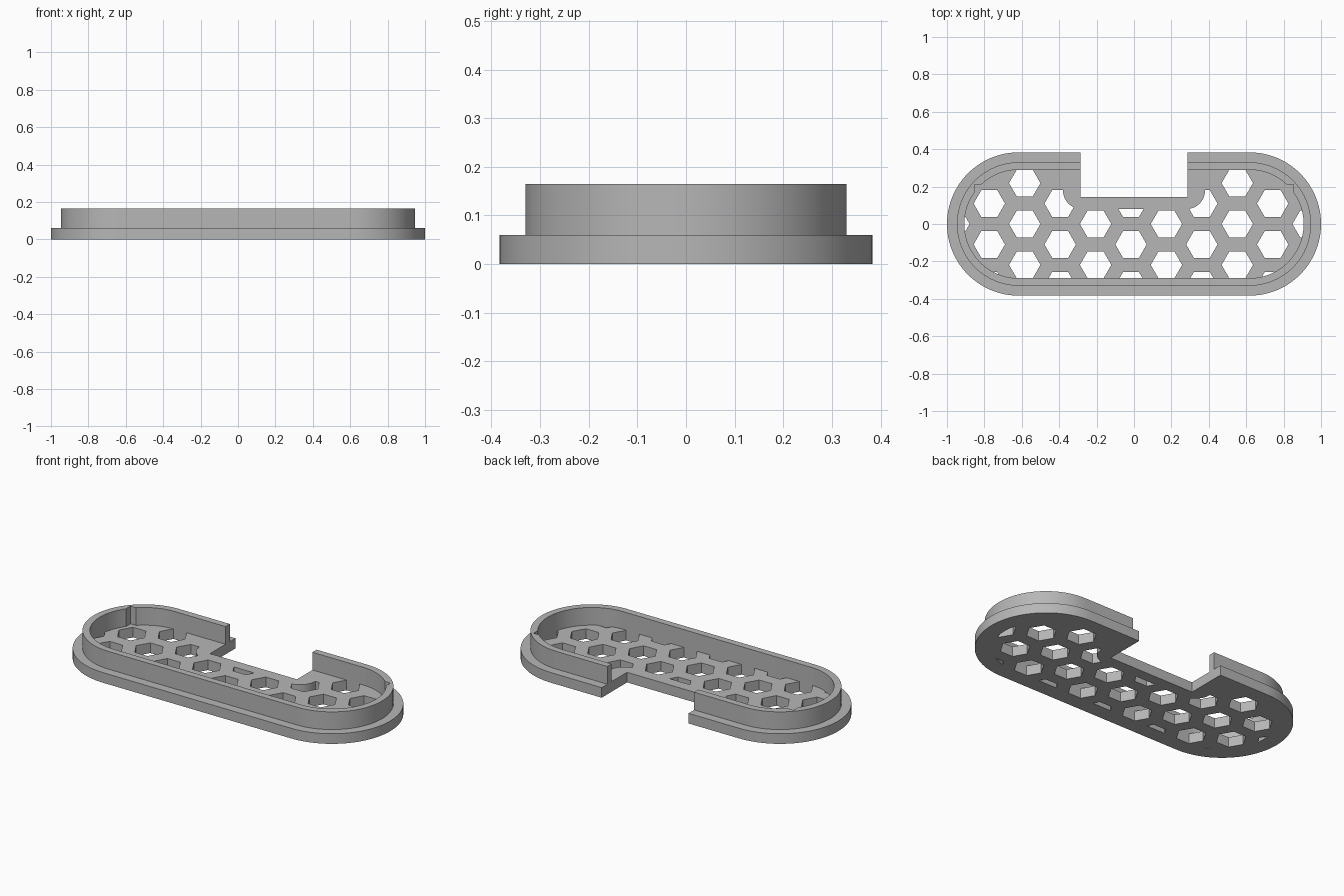
import bpy, bmesh
from math import cos, sin, pi, radians, sqrt

cube = bpy.data.objects.get("Cube")
if cube:
    bpy.data.objects.remove(cube, do_unlink=True)

GREY = (0.47, 0.47, 0.47, 1.0)
grey = bpy.data.materials.new("matte grey")
grey.use_nodes = True
grey.diffuse_color = GREY
grey.node_tree.nodes["Principled BSDF"].inputs["Base Color"].default_value = GREY

FLOOR, TOP = 0.06, 0.165      # plate thickness and rim height
END = 0.617                   # centre of each rounded end
NOTCH_X, NOTCH_Y = 0.285, 0.145


def arc(cx, cy, r, start, stop, steps):
    """Points along a circular arc, angles in degrees."""
    angles = [radians(start + (stop - start) * i / steps) for i in range(steps + 1)]
    return [(cx + r * cos(a), cy + r * sin(a)) for a in angles]


def stadium(r):
    return arc(END, 0, r, -90, 90, 48) + arc(-END, 0, r, 90, 270, 48)


def rectangle(x, y0, y1):
    return [(-x, y0), (x, y0), (x, y1), (-x, y1)]


def prism(name, outlines, z0, z1):
    """Extrude one or more closed outlines into a single solid object."""
    bm = bmesh.new()
    for outline in outlines:
        face = bm.faces.new([bm.verts.new((x, y, z0)) for x, y in outline])
        result = bmesh.ops.extrude_face_region(bm, geom=[face])
        verts = [v for v in result["geom"] if isinstance(v, bmesh.types.BMVert)]
        bmesh.ops.translate(bm, verts=verts, vec=(0, 0, z1 - z0))
    bmesh.ops.recalc_face_normals(bm, faces=bm.faces)
    mesh = bpy.data.meshes.new(name)
    bm.to_mesh(mesh)
    bm.free()
    mesh.materials.append(grey)
    obj = bpy.data.objects.new(name, mesh)
    bpy.context.collection.objects.link(obj)
    return obj


def combine(obj, tool, operation="DIFFERENCE"):
    """Apply a boolean and discard the tool."""
    mod = obj.modifiers.new("cut", "BOOLEAN")
    mod.operation, mod.solver, mod.object = operation, "EXACT", tool
    bpy.context.view_layer.objects.active = obj
    bpy.ops.object.modifier_apply(modifier=mod.name)
    bpy.data.objects.remove(tool, do_unlink=True)


# Honeycomb of hexagons, alternate columns shifted by half a pitch
PITCH, HEX_R = 0.2187, 0.084
hexagons = []
for k in range(-5, 6):
    x = -0.016 + k * PITCH * sqrt(3) / 2
    rows = (0.5, -0.5, -1.5) if k % 2 == 0 else (1, 0, -1)
    hexagons += [arc(x, row * PITCH, HEX_R, 0, 300, 5) for row in rows]
honeycomb = prism("honeycomb_cutter", hexagons, -0.1, 0.2)

# Keep the holes inside the rim and clear of the notch border
zone = prism("hole_zone", [stadium(0.29)], -0.2, 0.3)
border = (arc(-0.28, 0.18, 0.1, 180, 270, 10) + arc(0.28, 0.18, 0.1, 270, 360, 10)
          + [(0.38, 0.6), (-0.38, 0.6)])
combine(zone, prism("notch_border", [border], -0.4, 0.5))
combine(honeycomb, zone, "INTERSECT")

# Perforated base plate with the notch at the back
base = prism("base_plate", [stadium(0.383)], 0, FLOOR)
combine(base, prism("plate_notch", [rectangle(NOTCH_X, NOTCH_Y, 0.6)], -0.5, 0.5))
combine(base, honeycomb)

# Raised rim, open at the notch, with two square corner recesses inside
rim = prism("raised_rim", [stadium(0.33)], FLOOR, TOP)
combine(rim, prism("rim_hollow", [stadium(0.29)], -0.5, 0.5))
combine(rim, prism("corner_recess", [rectangle(0.853, 0.0, 0.21)], -0.5, 0.5))
combine(rim, prism("rim_notch", [rectangle(NOTCH_X, NOTCH_Y, 0.6)], -0.5, 0.5))

for obj in (base, rim):
    bpy.ops.object.select_all(action="DESELECT")
    obj.select_set(True)
    bpy.context.view_layer.objects.active = obj
    bpy.ops.object.shade_smooth_by_angle(angle=radians(30))
